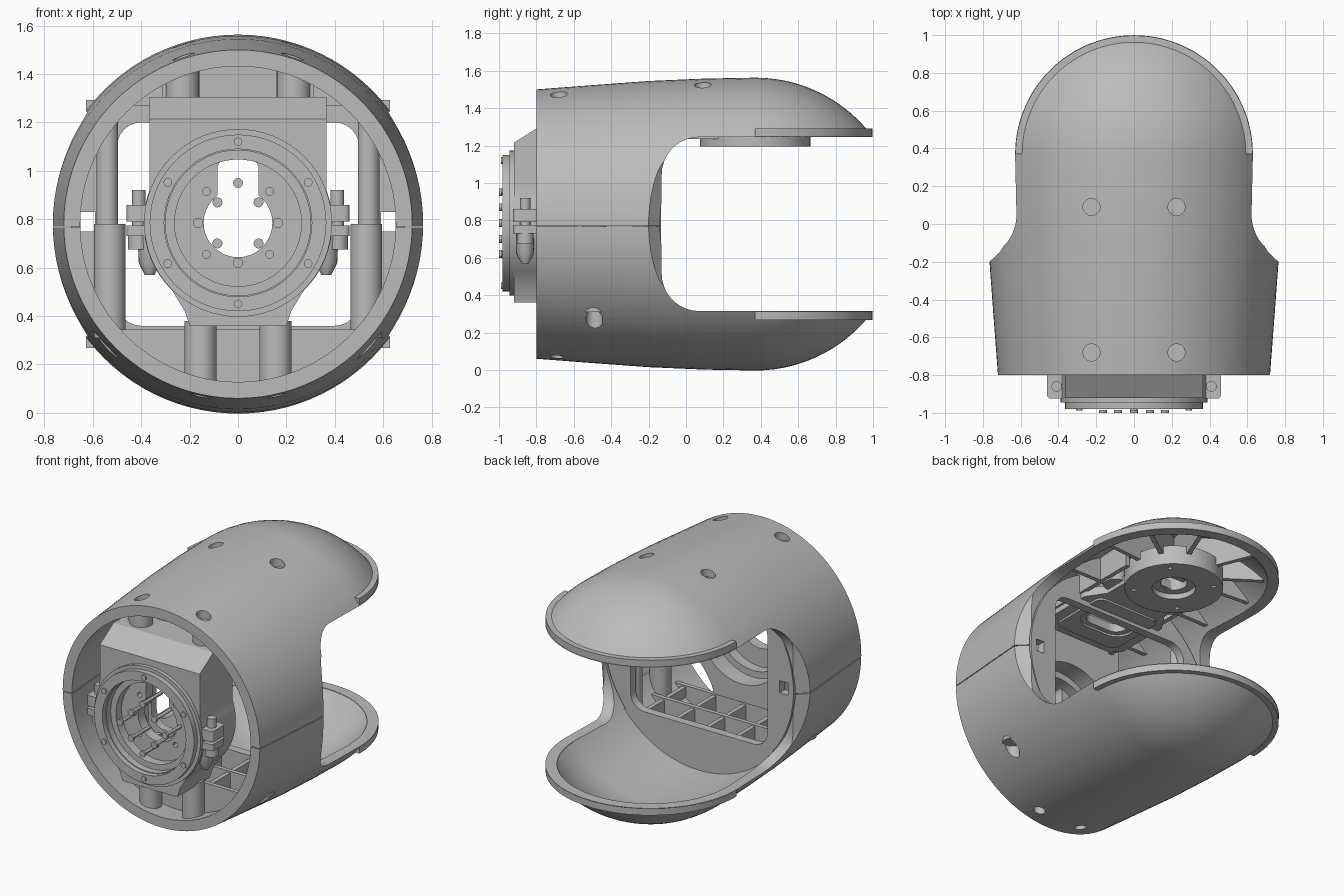
import bpy, bmesh
from math import sin, cos, pi, radians, sqrt
from mathutils import Vector

if "Cube" in bpy.data.objects:
    bpy.data.objects.remove(bpy.data.objects["Cube"])

C = 0.78          # height of the barrel axis
DOME = 0.37       # y of the dome centre
HALF = 0.465      # half height of the rear slot
parts = []

grey = bpy.data.materials.new("plain_grey")
grey.use_nodes = True
grey.diffuse_color = (0.5, 0.5, 0.5, 1)
grey.node_tree.nodes["Principled BSDF"].inputs["Base Color"].default_value = (0.5, 0.5, 0.5, 1)


def loft(name, rings):
    """Skin a list of equal point rings and cap both ends."""
    bm = bmesh.new()
    vs = [[bm.verts.new(p) for p in r] for r in rings]
    n = len(rings[0])
    for a, b in zip(vs, vs[1:]):
        for i in range(n):
            j = (i + 1) % n
            bm.faces.new((a[i], a[j], b[j], b[i]))
    bm.faces.new(vs[0])
    bm.faces.new(vs[-1])
    bmesh.ops.recalc_face_normals(bm, faces=bm.faces)
    me = bpy.data.meshes.new(name)
    bm.to_mesh(me)
    bm.free()
    ob = bpy.data.objects.new(name, me)
    bpy.context.collection.objects.link(ob)
    me.materials.append(grey)
    parts.append(ob)
    return ob


def place(axis, u, v, w):
    return {"x": (w, u, v), "y": (u, w, v), "z": (u, v, w)}[axis]


def prism(name, axis, pts, lo, hi):
    return loft(name, [[place(axis, u, v, w) for u, v in pts] for w in (lo, hi)])


def circle(r, u, v, n=32):
    return [(u + r * cos(2 * pi * i / n), v + r * sin(2 * pi * i / n)) for i in range(n)]


def cyl(name, axis, r, u, v, lo, hi, n=32):
    return prism(name, axis, circle(r, u, v, n), lo, hi)


def box(name, x0, x1, y0, y1, z0, z1):
    return prism(name, "z", [(x0, y0), (x1, y0), (x1, y1), (x0, y1)], z0, z1)


def rounded(x0, x1, y0, y1, r, n=6):
    out = []
    for cx, cy, a0 in ((x1 - r, y1 - r, 0), (x0 + r, y1 - r, 90), (x0 + r, y0 + r, 180), (x1 - r, y0 + r, 270)):
        for i in range(n + 1):
            a = radians(a0 + 90 * i / n)
            out.append((cx + r * cos(a), cy + r * sin(a)))
    return out


def revolve(name, profile, n=96):
    return loft(name, [[(x, y, z) for x, z in circle(r, 0, C, n)] for y, r in profile])


def boolean(ob, tool, op="DIFFERENCE", keep=False):
    m = ob.modifiers.new("bool", "BOOLEAN")
    m.operation, m.object, m.solver = op, tool, "EXACT"
    bpy.context.view_layer.objects.active = ob
    bpy.ops.object.modifier_apply(modifier=m.name)
    if not keep:
        parts.remove(tool)
        bpy.data.objects.remove(tool)


def dome(r):
    return [(DOME + r * sin(radians(a)), r * cos(radians(a))) for a in range(0, 69, 4)]


# Barrel shell with domed rear
shell = revolve("shell", [(-0.8, 0.72), (-0.5, 0.743), (-0.2, 0.765), (0.1, 0.778)] + dome(0.783))
boolean(shell, revolve("cavity", [(-0.9, 0.645), (-0.2, 0.695), (0.1, 0.72)] + dome(0.73)))

# Rear slot, flared where it meets the outer skin
corner = [(0.07 - 0.2 * cos(radians(a)), HALF - 0.2 + 0.2 * sin(radians(a))) for a in range(0, 91, 10)]
path = [(y, -z) for y, z in reversed(corner)] + corner
path = [(1.5, -HALF)] + path + [(1.5, HALF)]
sections = []
for x, shift in ((-0.85, 0.15), (-0.69, 0), (0.69, 0), (0.85, 0.15)):
    sections.append([(x, y - (shift if y < 1 else 0), C + z) for y, z in path])
boolean(shell, loft("slot", sections))

# Seam and screw holes
boolean(shell, box("seam", -1, 1, -1, 0.2, 0.766, 0.771))
for s in (-1, 1):
    for y in (-0.68, 0.09):
        boolean(shell, cyl("hole", "z", 0.045, s * 0.225, y, 1.3, 1.7))
    boolean(shell, cyl("hole", "z", 0.035, s * 0.16, -0.69, -0.1, 0.25))
    boolean(shell, cyl("hole", "z", 0.045, s * 0.54, -0.49, 0, 0.45))

# Rim lips round the two dome edges
for name, z0, z1 in (("upper_lip", 1.245, 1.292), ("lower_lip", 0.268, 0.315)):
    arc = [radians(6 * i) for i in range(31)]
    pts = [(0.628 * cos(a), DOME + 0.628 * sin(a)) for a in arc]
    pts += [(0.56 * cos(a), DOME + 0.56 * sin(a)) for a in reversed(arc)]
    prism(name, "z", pts, z0, z1)

# Inner flange in front of the slot
flange = cyl("inner_flange", "y", 0.69, 0, C, -0.19, -0.135, 96)
boolean(flange, prism("window", "y", rounded(-0.5, 0.5, 0.36, 1.2, 0.1), -0.4, 0.1))
for s in (-1, 1):
    boolean(flange, box("notch", s * 0.62 - 0.03, s * 0.62 + 0.03, -0.4, 0.1, 0.75, 0.83))

# Ribs trimmed to the inside of the shell
core = revolve("core", [(-0.79, 0.665), (-0.2, 0.71), (0.1, 0.735)] + dome(0.745))


def rib(name, a, b, z0, z1, t=0.014):
    a, b = Vector(a), Vector(b)
    d = (b - a).normalized() * t
    n = Vector((-d.y, d.x))
    ob = prism(name, "z", [tuple(p) for p in (a + n, b + n, b - n, a - n)], z0, z1)
    boolean(ob, core, "INTERSECT", keep=True)


for y in (-0.62, -0.4, -0.15):
    rib("lower_cross_rib", (-0.7, y), (0.7, y), 0, 0.345)
for x in (-0.44, -0.22, 0, 0.22, 0.44):
    rib("lower_long_rib", (x, -0.62), (x, -0.15), 0, 0.335)
for y in (-0.45, 0.05):
    rib("upper_cross_rib", (-0.7, y), (0.7, y), 1.27, 1.56)
for s in (-1, 1):
    rib("upper_long_rib", (s * 0.3, -0.7), (s * 0.3, 0.3), 1.27, 1.56)
    for deg in (5, 35, 68):
        a = radians(deg)
        rib("upper_spoke", (0, DOME), (s * 0.7 * cos(a), DOME + 0.7 * sin(a)), 1.27, 1.56)
parts.remove(core)
bpy.data.objects.remove(core)

# Bearing plate and round boss under the roof
half = [(0.24, -0.52), (0.3, -0.46), (0.3, -0.1), (0.22, 0.02), (0.22, 0.3)]
plate = prism("bearing_plate", "z", half + [(-x, y) for x, y in reversed(half)], 1.235, 1.29)
boolean(plate, prism("oval", "z", rounded(-0.14, 0.14, -0.32, -0.18, 0.069), 1.1, 1.4))
pad = prism("plate_pad", "z", rounded(-0.23, 0.23, -0.46, -0.04, 0.05), 1.222, 1.25)
boolean(pad, prism("oval", "z", rounded(-0.18, 0.18, -0.35, -0.15, 0.099), 1.1, 1.4))
boss = cyl("round_boss", "z", 0.295, 0, DOME, 1.195, 1.32, 64)
boolean(boss, cyl("bore", "z", 0.13, 0, DOME, 1.1, 1.23))
boolean(boss, cyl("bore", "z", 0.08, 0, DOME, 1.1, 1.5))
for i in range(4):
    a = radians(45 + 90 * i)
    boolean(boss, cyl("hole", "z", 0.014, 0.24 * cos(a), DOME + 0.24 * sin(a), 1.1, 1.24, 12))

# Posts
for s in (-1, 1):
    cyl("top_front_post", "z", 0.07, s * 0.23, -0.68, 1.25, 1.43)
    cyl("top_rear_post", "z", 0.07, s * 0.225, 0.09, 1.26, 1.48)
    cyl("bottom_post", "z", 0.067, s * 0.155, -0.69, 0.125, 0.38)
    cyl("side_post", "z", 0.045, s * 0.54, -0.24, 0.3, 1.22)
    cyl("side_sleeve", "z", 0.065, s * 0.53, -0.49, 0.31, 0.78)

# Front motor housing
M = 0.785
half = [(0.2, 0.36), (0.22, 0.42), (0.25, 0.47)]
half += [(0.39 * cos(radians(a)), M + 0.39 * sin(radians(a))) for a in range(-46, 21, 6)]
half += [(0.365, 1.0), (0.365, 1.305)]
housing = prism("housing", "y", half + [(-x, z) for x, z in reversed(half)], -0.92, -0.58)
boolean(housing, prism("slope", "x", [(-1, 1.165), (-0.92, 1.215), (-0.77, 1.31), (-0.77, 1.5), (-1, 1.5)], -1, 1))
boolean(housing, cyl("bore", "y", 0.305, 0, M, -1.1, -0.4, 64))

# Stepped front ring
for name, r, r_in, y0, y1 in (("clamp_ring", 0.388, 0.3, -0.945, -0.9),
                              ("front_ring", 0.365, 0.305, -0.98, -0.92),
                              ("inner_step", 0.31, 0.262, -0.9, -0.7)):
    ring = cyl(name, "y", r, 0, M, y0, y1, 64)
    boolean(ring, cyl("bore", "y", r_in, 0, M, -1.1, -0.4, 64))

# Output disc with keyhole opening
disc = cyl("output_disc", "y", 0.3, 0, M, -0.84, -0.77, 64)
boolean(disc, cyl("bore", "y", 0.142, 0, M, -1, -0.5))
boolean(disc, prism("key", "y", rounded(-0.085, 0.085, 0.8, 1.05, 0.04), -1, -0.5))
for sx in (-1, 1):
    for sz in (-1, 1):
        boolean(disc, cyl("hole", "y", 0.016, sx * 0.13, M + sz * 0.13, -0.9, -0.8, 12))

# Screws on the disc and the ring
for i in range(8):
    a = pi / 4 * i
    r = 0.12 if i % 2 else 0.165
    x, z = r * cos(a), M + r * sin(a)
    cyl("disc_screw", "y", 0.012, x, z, -0.98, -0.8, 12)
    cyl("disc_screw_head", "y", 0.021, x, z, -1.0, -0.985, 12)
for i in range(6):
    a = radians(30 + 60 * i)
    cyl("ring_screw", "y", 0.018, 0.335 * cos(a), M + 0.335 * sin(a), -0.988, -0.97, 12)

# Side clamp lugs with bolts
for s in (-1, 1):
    for z0, z1 in ((0.73, 0.775), (0.79, 0.86)):
        x0, x1 = sorted((s * 0.35, s * 0.46))
        prism("clamp_lug", "z", rounded(x0, x1, -0.925, -0.79, 0.02, 3), z0, z1)
    cyl("clamp_bolt", "z", 0.028, s * 0.41, -0.86, 0.7, 0.92, 20)
    cyl("bolt_nut", "z", 0.045, s * 0.41, -0.86, 0.675, 0.735, 20)
    loft("nut_taper", [[(x, y, z) for x, y in circle(r, s * 0.365, -0.86, 20)]
                       for r, z in ((0.02, 0.57), (0.045, 0.62), (0.05, 0.73))])

# Smooth shading with crisp edges
bpy.ops.object.select_all(action="DESELECT")
for ob in parts:
    ob.select_set(True)
bpy.context.view_layer.objects.active = shell
bpy.ops.object.shade_smooth_by_angle(angle=radians(30))
